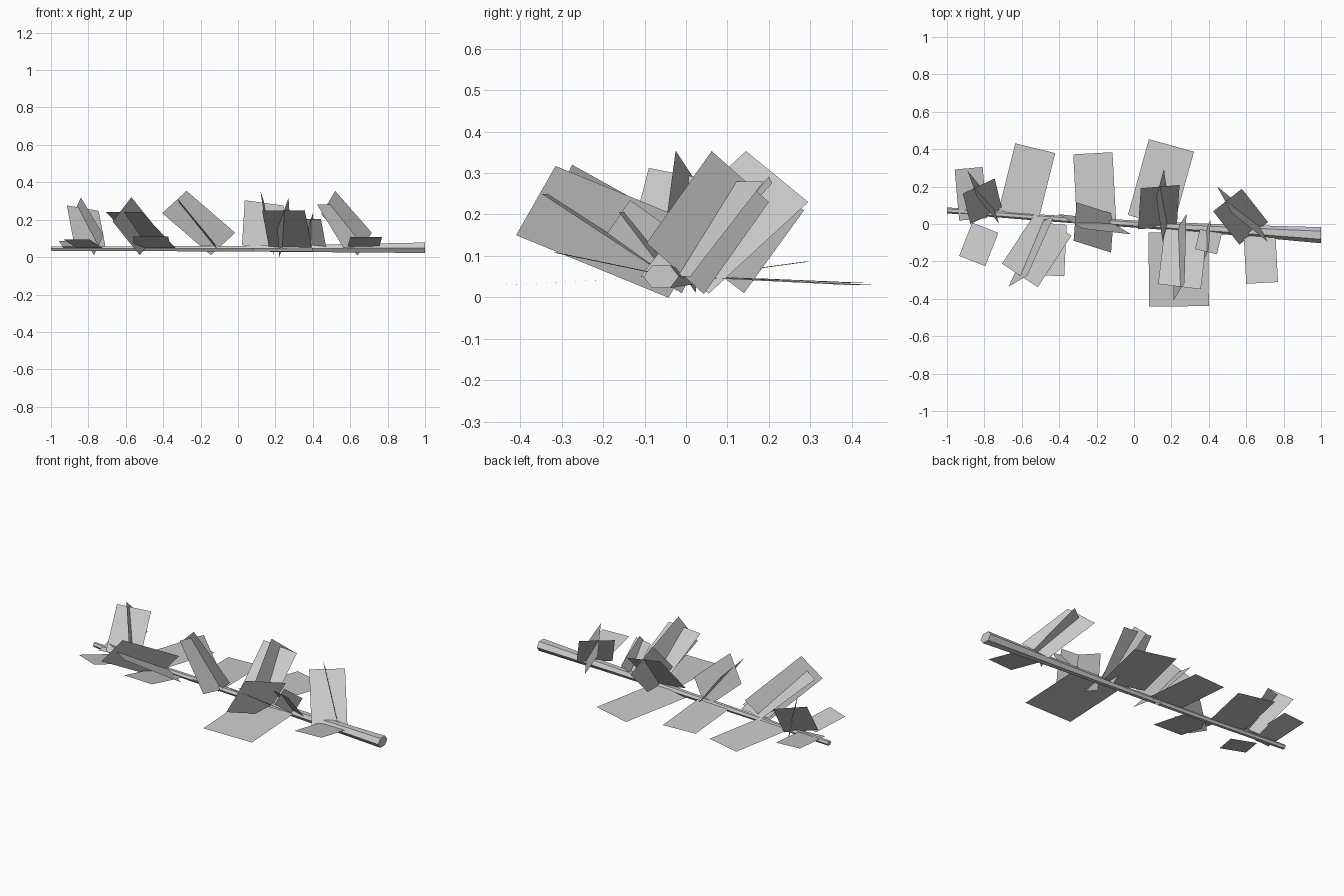
import bpy, math
from mathutils import Vector as V


def make(name, verts, faces):
    me = bpy.data.meshes.new(name)
    me.from_pydata(verts, [], faces)
    me.update()
    ob = bpy.data.objects.new(name, me)
    bpy.context.collection.objects.link(ob)
    return ob


# Tapered six-sided branch: x, y, z, half width, half height
rings = [(-1, .073, .046, .016, .012), (-.5, .034, .045, .017, .013),
         (0, .0, .045, .019, .015), (.5, -.03, .047, .027, .021),
         (1, -.06, .05, .043, .028)]
verts, faces, N = [], [], 6
for x, y, z, ry, rz in rings:
    for i in range(N):
        a = i * math.tau / N
        verts.append((x, y + ry * math.cos(a), z + rz / .866 * math.sin(a)))
for r in range(len(rings) - 1):
    for i in range(N):
        j = (i + 1) % N
        faces.append((r*N + i, r*N + j, (r+1)*N + j, (r+1)*N + i))
faces += [tuple(reversed(range(N))), tuple(range(len(verts) - N, len(verts)))]
make("branch", verts, faces)

# Spreading leaf cards: base x, y, tip x, y, z, width, optional roll
spreading = [
    (-.86, .025, -.884, .298, .087, .15),
    (-.79, .04, -.83, .203, .262, .19, -.25),
    (-.795, -.02, -.865, -.198, .095, .15),
    (-.617, .048, -.528, .405, .035, .22),
    (-.43, .0, -.61, -.275, .24, .228),
    (-.455, .0, -.468, -.275, .11, .19),
    (-.2, .0, -.22, .378, .037, .21),
    (-.115, -.05, -.315, .013, .292, .21, -.3),
    (.088, .015, .2, .42, .03, .25),
    (.125, -.02, .14, .2, .29, .21, -.2),
    (.238, -.045, .24, -.44, .03, .32),
    (.28, -.03, .243, -.335, .25, .23),
    (.413, -.03, .385, -.148, .205, .12),
    (.64, -.05, .5, .128, .28, .195),
    (.67, -.035, .685, -.315, .108, .17),
]
verts = []
for bx, by, tx, ty, tz, w, *roll in spreading:
    base, tip = V((bx, by, .05)), V((tx, ty, tz))
    along = (tip - base).normalized()
    side = along.cross(V((0, 0, 1))).normalized()
    r = roll[0] if roll else 0
    half = (side * math.cos(r) + side.cross(along) * math.sin(r)) * w / 2
    verts += [base - half, base + half, tip + half, tip - half]
make("spreading_leaves", verts, [tuple(range(k, k + 4)) for k in range(0, len(verts), 4)])

# Upright leaf cards: lower tip, upper tip, upper base corner
upright = [
    ((-.89, .285, .21), (-.84, .145, .318), (-.72, 0, .118)),
    ((-.67, -.335, .19), (-.57, -.275, .32), (-.425, .05, .14)),
    ((-.405, .053, .235), (-.275, -.025, .354), (-.015, -.055, .13)),
    ((.16, .295, .23), (.12, .145, .353), (.153, -.095, .132)),
    ((.21, -.41, .15), (.27, -.315, .317), (.28, .053, .166)),
    ((.375, -.19, .155), (.4, -.135, .235), (.41, .025, .12)),
    ((.445, .2, .23), (.52, .062, .353), (.715, -.095, .131)),
]
verts = []
for a, b, c in upright:
    a, b, c = V(a), V(b), V(c)
    verts += [a, b, c, a + c - b]
make("upright_leaves", verts, [tuple(range(k, k + 4)) for k in range(0, len(verts), 4)])
